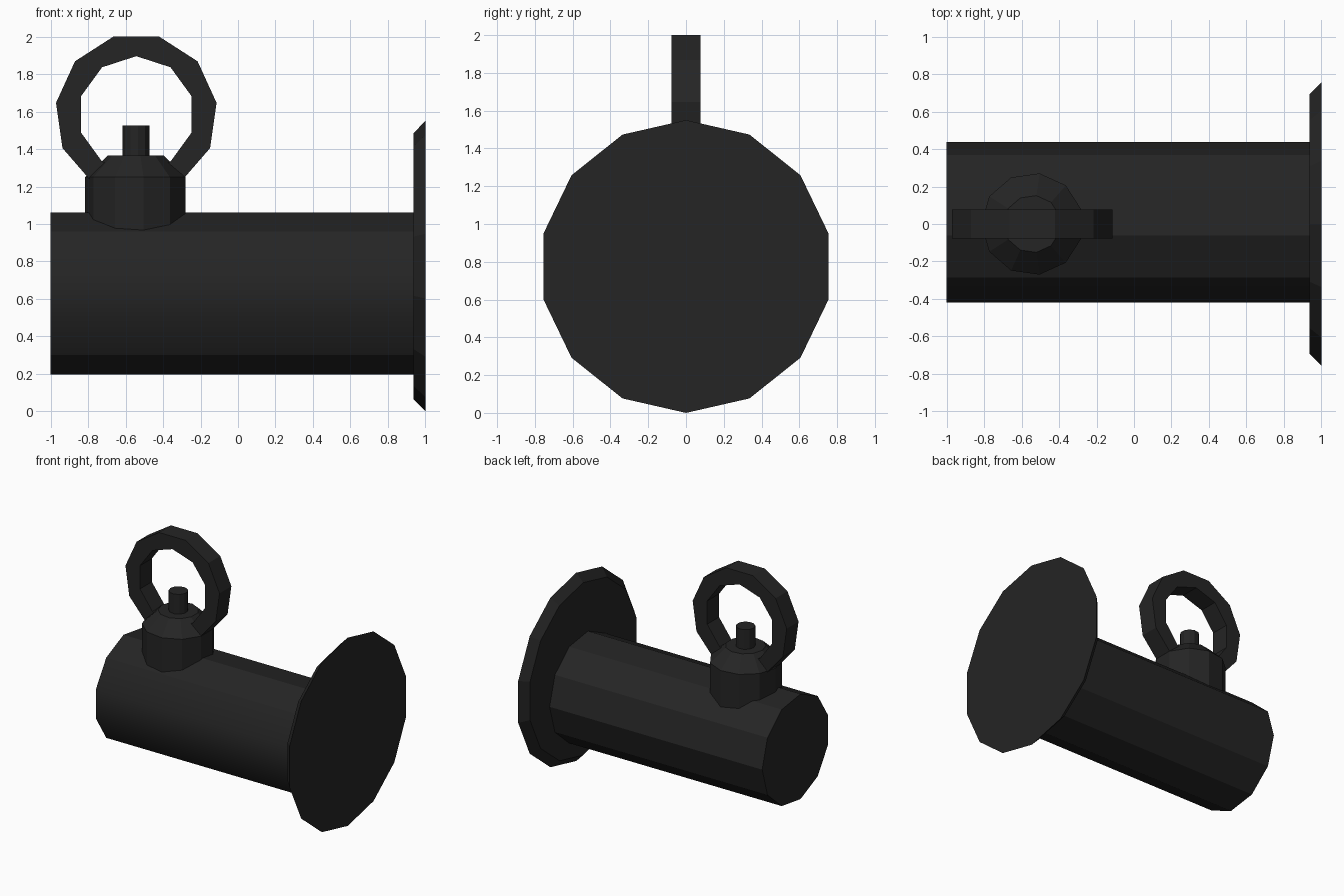
import bpy, bmesh, math
from mathutils import Vector

cube = bpy.data.objects.get("Cube")
if cube:
    bpy.data.objects.remove(cube, do_unlink=True)

# One dark material for every part
black = bpy.data.materials.new("matte_black")
black.use_nodes = True
colour = (0.018, 0.018, 0.018, 1)
black.diffuse_color = colour
black.node_tree.nodes["Principled BSDF"].inputs["Base Color"].default_value = colour

X, Y, Z = Vector((1, 0, 0)), Vector((0, 1, 0)), Vector((0, 0, 1))


def polygon(bm, centre, u, v, radius, sides, start):
    """Ring of vertices in the u-v plane, first corner at angle start."""
    angles = [math.radians(start) + math.tau * i / sides for i in range(sides)]
    return [bm.verts.new(centre + radius * (math.cos(a) * u + math.sin(a) * v))
            for a in angles]


def finish(bm, name):
    bmesh.ops.recalc_face_normals(bm, faces=bm.faces)
    mesh = bpy.data.meshes.new(name)
    bm.to_mesh(mesh)
    bm.free()
    mesh.materials.append(black)
    obj = bpy.data.objects.new(name, mesh)
    bpy.context.collection.objects.link(obj)
    return obj


def turned(name, centre, u, v, sections, sides, start=0):
    """Capped faceted solid from (distance, radius) sections along u x v."""
    bm = bmesh.new()
    axis = u.cross(v)
    rings = [polygon(bm, centre + axis * d, u, v, r, sides, start) for d, r in sections]
    for a, b in zip(rings, rings[1:]):
        for i in range(sides):
            j = (i + 1) % sides
            bm.faces.new((a[i], a[j], b[j], b[i]))
    bm.faces.new(rings[0])
    bm.faces.new(rings[-1])
    return finish(bm, name)


# Main barrel, rounded shading on its front side only
body = turned("body", Vector((0, 0, 0.63)), Y, Z, [(-1, 0.437), (0.95, 0.437)], 11)
for face in body.data.polygons:
    face.use_smooth = face.normal.y < -0.7

# Wide end plate with a bevelled rim
turned("end_flange", Vector((0, 0, 0.775)), Y, Z, [(0.937, 0.71), (1, 0.775)], 14, 90)

# Neck with a sloped shoulder, and the pin on top
neck_centre = Vector((-0.543, 0, 0))
turned("neck", neck_centre, X, Y, [(0.9, 0.273), (1.25, 0.273), (1.365, 0.153)], 11, 180)
turned("pin", neck_centre, X, Y, [(1.3, 0.073), (1.527, 0.073)], 11, 180)

# Pull ring: flat outline with a hole, given thickness
bm = bmesh.new()
ring_centre = neck_centre + Vector((0, -0.077, 1.585))
for radius, sides, start in ((0.433, 11, -90), (0.311, 10, 90)):
    loop = polygon(bm, ring_centre, X, Z, radius, sides, start)
    for i in range(sides):
        bm.edges.new((loop[i - 1], loop[i]))
bmesh.ops.triangle_fill(bm, use_beauty=True, edges=bm.edges[:])
extruded = bmesh.ops.extrude_face_region(bm, geom=bm.faces[:], use_keep_orig=True)
moved = [g for g in extruded["geom"] if isinstance(g, bmesh.types.BMVert)]
bmesh.ops.translate(bm, verts=moved, vec=Y * 0.154)
finish(bm, "pull_ring")
